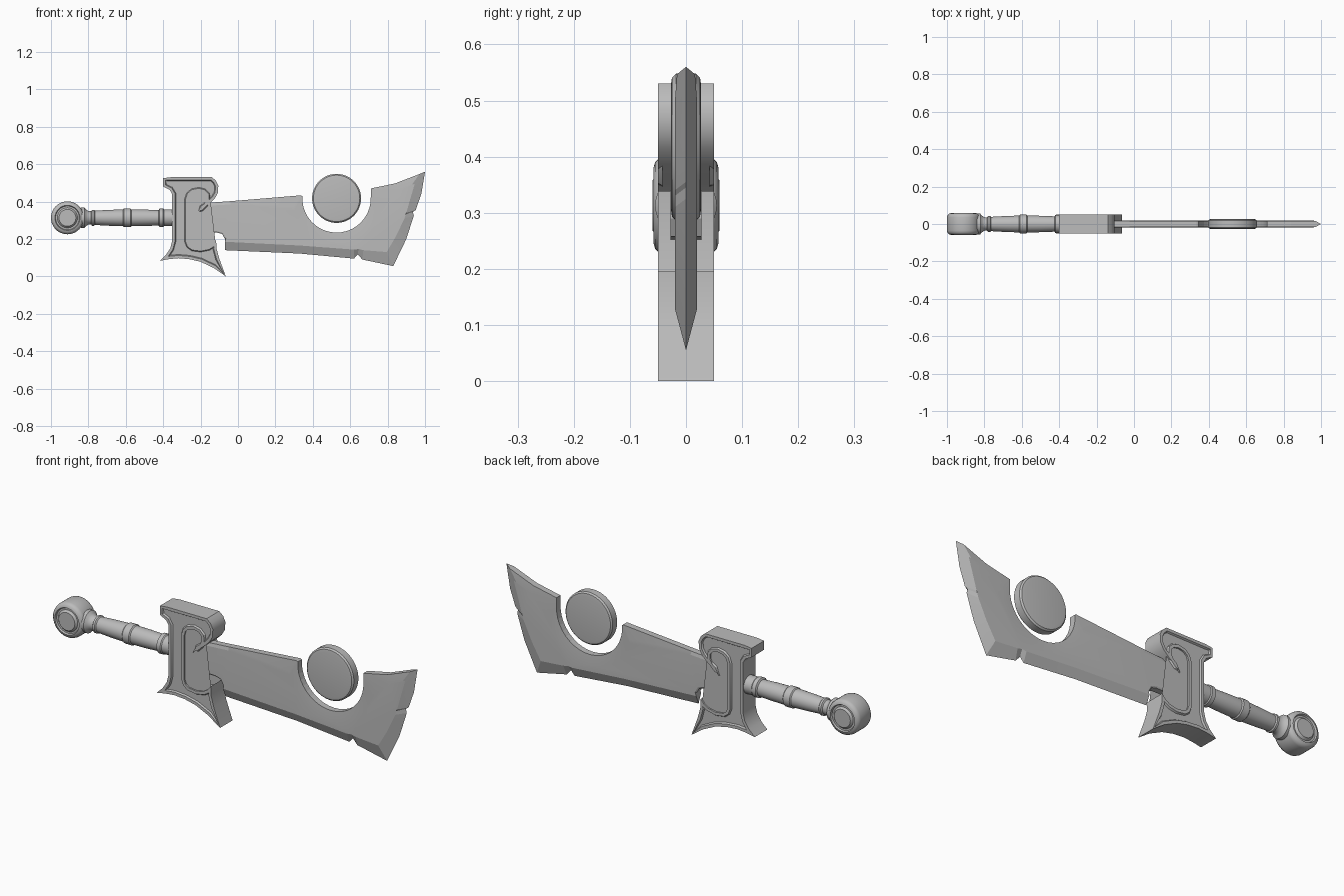
import bpy, bmesh, math
from mathutils import Matrix, Vector

if "Cube" in bpy.data.objects:
    bpy.data.objects.remove(bpy.data.objects["Cube"], do_unlink=True)

steel = bpy.data.materials.new("plain grey steel")
steel.use_nodes = True
steel.diffuse_color = (.5, .5, .5, 1)
steel.node_tree.nodes["Principled BSDF"].inputs["Base Color"].default_value = (.5, .5, .5, 1)


def finish(bm, name, angle=35):
    """Turn a bmesh into a named, shaded object."""
    bmesh.ops.remove_doubles(bm, verts=bm.verts, dist=.0001)
    bmesh.ops.recalc_face_normals(bm, faces=bm.faces)
    mesh = bpy.data.meshes.new(name)
    bm.to_mesh(mesh)
    bm.free()
    mesh.materials.append(steel)
    obj = bpy.data.objects.new(name, mesh)
    bpy.context.scene.collection.objects.link(obj)
    bpy.ops.object.select_all(action='DESELECT')
    obj.select_set(True)
    bpy.context.view_layer.objects.active = obj
    bpy.ops.object.shade_smooth_by_angle(angle=math.radians(angle))
    return obj


def lathe(name, profile, centre, axis, steps=48):
    """Spin (radius, distance along axis) pairs around an axis."""
    bm = bmesh.new()
    axis = Vector(axis)
    side = Vector((0, 0, 1))
    verts = [bm.verts.new(side * r + axis * d) for r, d in profile]
    edges = [bm.edges.new(pair) for pair in zip(verts, verts[1:])]
    bmesh.ops.spin(bm, geom=verts + edges, cent=(0, 0, 0), axis=axis,
                   angle=math.tau, steps=steps)
    bmesh.ops.translate(bm, verts=bm.verts, vec=centre)
    return finish(bm, name)


def two_sided(half):
    """Mirror a profile to the negative side of its axis."""
    return [(r, -d) for r, d in half] + [(r, d) for r, d in reversed(half)]


def slab(name, outline, depth, rim=0, sink=0):
    """Extrude an outline through y, optionally with a sunk panel on both faces."""
    bm = bmesh.new()
    rings = [[bm.verts.new((x, y, z)) for x, z in outline] for y in (-depth, depth)]
    caps = [bm.faces.new(ring) for ring in rings]
    n = len(outline)
    for i in range(n):
        j = (i + 1) % n
        bm.faces.new((rings[0][i], rings[0][j], rings[1][j], rings[1][i]))
    bmesh.ops.recalc_face_normals(bm, faces=bm.faces)
    if rim:
        for cap in caps:
            bmesh.ops.inset_region(bm, faces=[cap], thickness=rim, use_even_offset=False)
            bmesh.ops.inset_region(bm, faces=[cap], thickness=rim / 3, depth=-sink,
                                   use_even_offset=False)
    return finish(bm, name, 30)


# Blade: outer edge point, matching inner panel point, half thickness at the edge
GEM = Vector((.527, .417))
SPINE, BODY = .016, .02


def around_gem(radius, degrees):
    a = math.radians(degrees)
    return tuple(GEM + radius * Vector((math.cos(a), math.sin(a))))


blade = [((-.28, .385), (-.28, .37), SPINE),
         ((-.04, .402), (-.04, .385), SPINE),
         ((.335, .433), (.3, .37), SPINE)]
arc_steps = 20
for k in range(arc_steps + 1):
    t = k / arc_steps
    blade.append((around_gem(.183, 176 + 186 * t), around_gem(.235, 196 + 150 * t), SPINE))
blade += [((.71, .47), (.775, .42), SPINE),
          ((.84, .497), (.86, .46), SPINE),
          ((.97, .547), (.93, .49), SPINE),
          ((1, .56), (.945, .495), 0),
          ((.98, .44), (.92, .41), 0),
          ((.95, .355), (.9, .34), 0),
          ((.935, .345), (.896, .33), 0),
          ((.94, .325), (.89, .31), 0),
          ((.9, .2), (.845, .215), 0),
          ((.83, .055), (.795, .13), 0),
          ((.665, .09), (.67, .14), 0),
          ((.64, .118), (.645, .146), 0),
          ((.62, .095), (.62, .143), 0),
          ((.33, .122), (.33, .165), 0),
          ((-.07, .14), (-.07, .185), 0),
          ((-.07, .2), (-.065, .205), SPINE),
          ((-.085, .227), (-.08, .232), SPINE),
          ((-.115, .235), (-.115, .242), SPINE),
          ((-.28, .235), (-.28, .242), SPINE)]

bm = bmesh.new()
edges = []
for s in (-1, 1):
    outer = [bm.verts.new((o[0], s * t, o[1])) for o, i, t in blade]
    inner = [bm.verts.new((i[0], s * BODY, i[1])) for o, i, t in blade]
    bm.faces.new(inner)
    for a in range(len(blade)):
        b = (a + 1) % len(blade)
        bm.faces.new((outer[a], outer[b], inner[b], inner[a]))
    edges.append(outer)
front, back = edges
for a in range(len(blade)):
    b = (a + 1) % len(blade)
    if blade[a][2] or blade[b][2]:
        bm.faces.new((front[a], front[b], back[b], back[a]))
finish(bm, "blade", 8)

# Floating disc in the blade notch
lathe("floating_disc", two_sided([(0, .027), (.11, .027), (.124, .025), (.131, .018)]),
      (GEM.x, 0, GEM.y), (0, 1, 0), 64)

# Guard with hooked upper arm and flared foot
guard = [(-.4, .525), (-.36, .53), (-.14, .53), (-.118, .512), (-.105, .485), (-.108, .445),
         (-.125, .415), (-.155, .387), (-.19, .362), (-.218, .338),
         (-.205, .362), (-.18, .387), (-.168, .41), (-.17, .435), (-.185, .45), (-.21, .456),
         (-.24, .45), (-.258, .435), (-.266, .41),
         (-.266, .19), (-.258, .168), (-.24, .155), (-.2, .15), (-.16, .158), (-.135, .173),
         (-.117, .195), (-.115, .15), (-.1, .095), (-.065, 0),
         (-.13, .045), (-.2, .078), (-.26, .092), (-.32, .097), (-.37, .092), (-.418, .083),
         (-.385, .115), (-.362, .15), (-.352, .19),
         (-.352, .44), (-.365, .462), (-.4, .48)]
slab("guard", guard, .05, .015, .008)

# Collar where the blade enters the guard
collar = [(-.28, .375), (-.235, .36), (-.212, .335), (-.208, .29), (-.225, .258), (-.28, .25)]
slab("blade_collar", collar, .028)

# Grip with rings
AXIS_Z = .313
grip = [(0, -.84), (.055, -.84), (.055, -.822), (.044, -.812), (.036, -.8), (.036, -.785),
        (.043, -.78), (.043, -.77), (.038, -.765), (.042, -.7), (.045, -.615), (.05, -.61),
        (.05, -.575), (.045, -.57), (.044, -.5), (.041, -.425), (.049, -.42), (.049, -.4),
        (.045, -.395), (.045, -.34), (0, -.34)]
lathe("grip", grip, (0, 0, AXIS_Z), (1, 0, 0), 32)

# Round pommel with a raised boss on each face
pommel = [(0, .06), (.045, .06), (.054, .05), (.063, .05), (.067, .058),
          (.077, .055), (.085, .047), (.088, .036)]
lathe("pommel", two_sided(pommel), (-.912, 0, AXIS_Z), (0, 1, 0))
